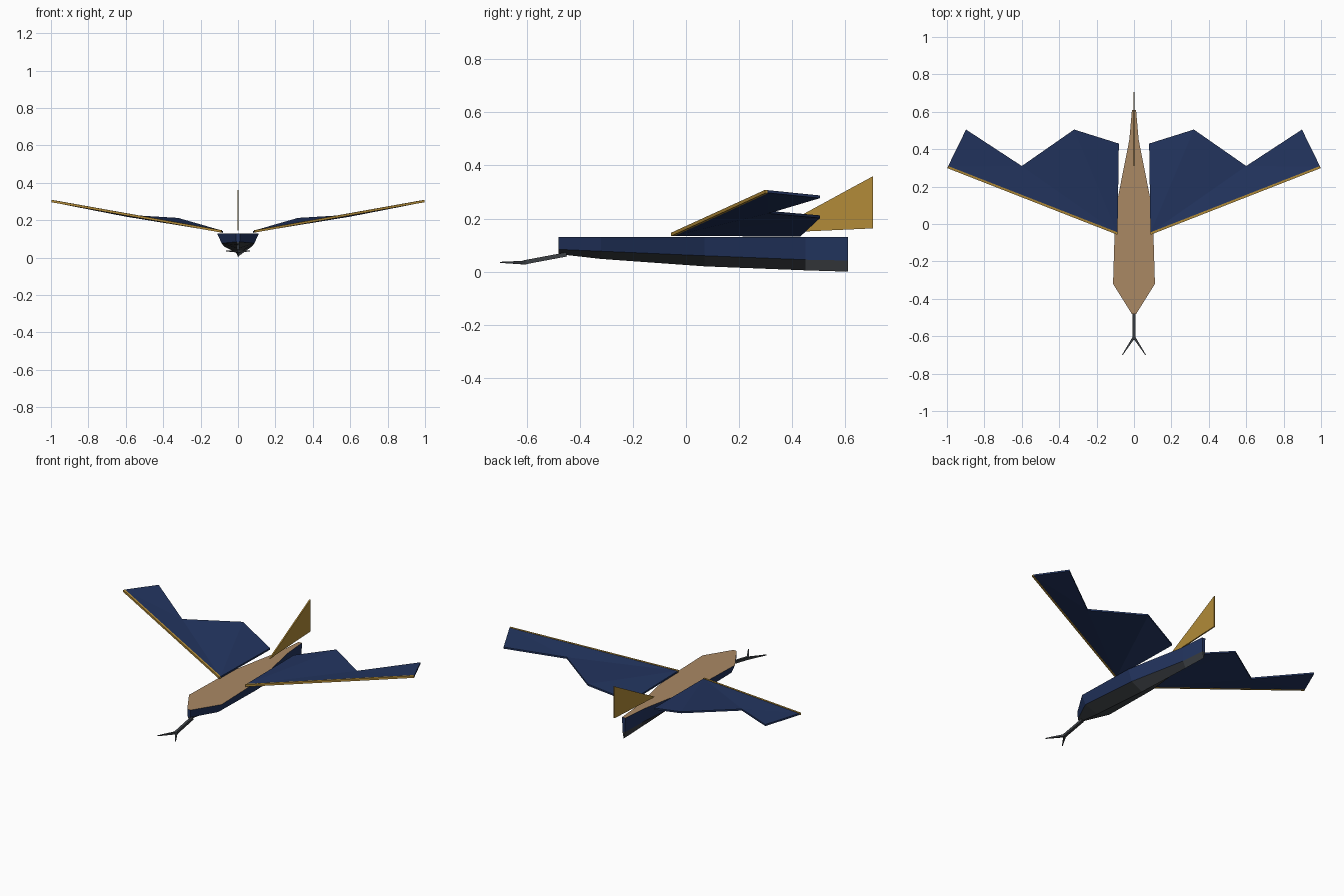
import bpy, bmesh
from mathutils import Vector

if "Cube" in bpy.data.objects:
    bpy.data.objects.remove(bpy.data.objects["Cube"])


def material(name, rgb):
    m = bpy.data.materials.new(name)
    lin = [(c / 255 / 12.92) if c < 11 else ((c / 255 + 0.055) / 1.055) ** 2.4 for c in rgb]
    m.diffuse_color = (*lin, 1)
    m.use_nodes = True
    m.node_tree.nodes["Principled BSDF"].inputs["Base Color"].default_value = m.diffuse_color
    return m


BLUE = material("navy blue", (35, 53, 96))
TAN = material("tan deck", (170, 136, 100))
GOLD = material("gold", (178, 139, 56))
GREY = material("dark grey", (60, 64, 68))


def make(name, verts, faces, mats, indices=None):
    me = bpy.data.meshes.new(name)
    me.from_pydata(verts, [], faces)
    for m in mats:
        me.materials.append(m)
    if indices:
        for p, i in zip(me.polygons, indices):
            p.material_index = i
    bm = bmesh.new()
    bm.from_mesh(me)
    bmesh.ops.recalc_face_normals(bm, faces=bm.faces)
    bm.to_mesh(me)
    bm.free()
    ob = bpy.data.objects.new(name, me)
    bpy.context.collection.objects.link(ob)
    return ob


def rod(name, a, b, ra, rb, mat):
    """Square tapered bar from a to b."""
    a, b = Vector(a), Vector(b)
    d = (b - a).normalized()
    u = d.cross(Vector((0, 0, 1))).normalized()
    w = u.cross(d)
    vs = [p + u * r * i + w * r * j for p, r in ((a, ra), (b, rb))
          for i, j in ((-1, -1), (1, -1), (1, 1), (-1, 1))]
    fs = [(0, 1, 2, 3), (4, 5, 6, 7)] + [(i, (i + 1) % 4, (i + 1) % 4 + 4, i + 4) for i in range(4)]
    return make(name, vs, fs, [mat])


# Hull: y, deck half width, chine half width, chine z, keel z
stations = [(-0.48, 0.012, 0.009, 0.084, 0.066),
            (-0.32, 0.112, 0.088, 0.077, 0.048),
            (0.07, 0.10, 0.075, 0.06, 0.02),
            (0.45, 0.025, 0.018, 0.045, 0.005),
            (0.61, 0.011, 0.009, 0.042, 0.0)]
verts, faces, idx = [], [], []
for y, wd, wc, zc, zk in stations:
    verts += [(-wd, y, 0.13), (wd, y, 0.13), (wc, y, zc), (0, y, zk), (-wc, y, zc)]
for s in range(len(stations) - 1):
    for i, m in enumerate((1, 0, 2, 2, 0)):
        j = (i + 1) % 5
        faces.append((s * 5 + i, s * 5 + j, s * 5 + j + 5, s * 5 + i + 5))
        idx.append(m)
for o in (0, 20):  # bow and stern caps
    faces += [(o, o + 1, o + 2, o + 4), (o + 2, o + 3, o + 4)]
    idx += [0, 2]
make("hull", verts, faces, [BLUE, TAN, GREY], idx)

# Wings: swept, folded plates with a gold leading edge
outline = [(0.088, -0.048, 0.145), (0.995, 0.307, 0.307), (0.898, 0.505, 0.287),
           (0.60, 0.31, 0.229), (0.32, 0.505, 0.212), (0.081, 0.43, 0.142)]
tris = [(0, 1, 3), (1, 2, 3), (0, 3, 4), (0, 4, 5)]
T = 0.01
for side, label in ((1, "right"), (-1, "left")):
    top = [(x * side, y, z) for x, y, z in outline]
    low = [(x, y, z - T) for x, y, z in top]
    fs = tris + [tuple(i + 6 for i in t) for t in tris]
    fs += [(i, (i + 1) % 6, (i + 1) % 6 + 6, i + 6) for i in range(6)]
    make(label + "_wing", top + low, fs, [BLUE])
    a, b = Vector(top[0]), Vector(top[1])
    off = Vector((0, -0.003, -T / 2))
    rod(label + "_leading_edge", a + off, b + off, 0.0062, 0.0062, GOLD)

# Tail fin
fin = [(0.31, 0.145), (0.705, 0.163), (0.705, 0.36)]
make("tail_fin", [(x, y, z) for x in (-0.004, 0.004) for y, z in fin],
     [(0, 1, 2), (3, 4, 5), (0, 1, 4, 3), (1, 2, 5, 4), (2, 0, 3, 5)], [GOLD])

# Front boom with forked prongs
rod("front_boom", (0, -0.45, 0.065), (0, -0.615, 0.034), 0.008, 0.008, GREY)
for side, label in ((1, "right"), (-1, "left")):
    rod(label + "_prong", (0, -0.605, 0.034), (side * 0.062, -0.70, 0.035), 0.007, 0.002, GREY)
